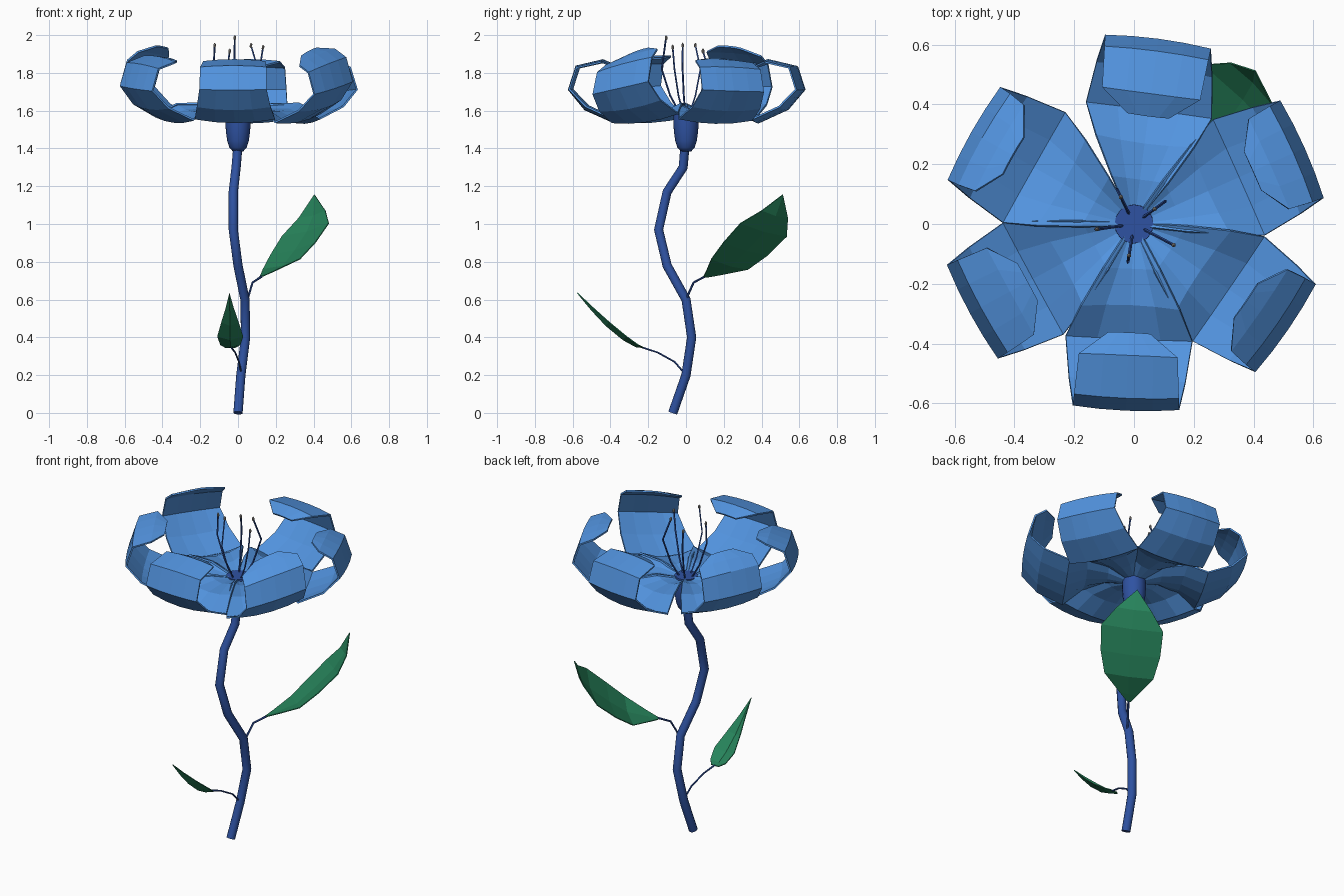
import bpy, bmesh, math
from mathutils import Vector, Matrix

if "Cube" in bpy.data.objects:
    bpy.data.objects.remove(bpy.data.objects["Cube"], do_unlink=True)


def material(name, rgb):
    m = bpy.data.materials.new(name)
    m.use_nodes = True
    m.diffuse_color = (*rgb, 1)
    m.node_tree.nodes["Principled BSDF"].inputs["Base Color"].default_value = (*rgb, 1)
    return m


PETAL = material("petal blue", (0.085, 0.295, 0.74))
STEM = material("stem blue", (0.028, 0.085, 0.36))
LEAF = material("leaf green", (0.02, 0.23, 0.105))
ANTHER = material("anther grey", (0.32, 0.30, 0.28))


def add_mesh(name, bm, mat):
    mesh = bpy.data.meshes.new(name)
    bm.to_mesh(mesh)
    bm.free()
    mesh.materials.append(mat)
    obj = bpy.data.objects.new(name, mesh)
    bpy.context.collection.objects.link(obj)
    return obj


def select_only(obj):
    bpy.ops.object.select_all(action="DESELECT")
    obj.select_set(True)
    bpy.context.view_layer.objects.active = obj


def sheet(name, rows, mat, thickness):
    """Skin a grid of points and give it a little thickness."""
    bm = bmesh.new()
    grid = [[bm.verts.new(p) for p in row] for row in rows]
    for a, b in zip(grid, grid[1:]):
        for i in range(len(a) - 1):
            bm.faces.new((a[i], a[i + 1], b[i + 1], b[i]))
    bmesh.ops.remove_doubles(bm, verts=bm.verts, dist=0.0005)
    bmesh.ops.recalc_face_normals(bm, faces=bm.faces)
    obj = add_mesh(name, bm, mat)
    mod = obj.modifiers.new("thickness", "SOLIDIFY")
    mod.thickness = thickness
    mod.offset = 0


def tube(name, points, radius, sides_level):
    curve = bpy.data.curves.new(name, "CURVE")
    curve.dimensions = "3D"
    curve.bevel_depth = radius
    curve.bevel_resolution = sides_level
    curve.use_fill_caps = True
    spline = curve.splines.new("POLY")
    spline.points.add(len(points) - 1)
    for sp, p in zip(spline.points, points):
        sp.co = (*p, 1)
    curve.materials.append(STEM)
    obj = bpy.data.objects.new(name, curve)
    bpy.context.collection.objects.link(obj)
    select_only(obj)
    bpy.ops.object.convert(target="MESH")
    bpy.ops.object.shade_smooth_by_angle(angle=math.radians(50))


# Stem
tube("stem", [(0, -0.07, 0), (0.015, 0, 0.2), (0.04, 0.03, 0.4), (0.037, 0, 0.6),
              (0, -0.1, 0.78), (-0.025, -0.145, 0.97), (-0.025, -0.1, 1.17),
              (-0.01, -0.015, 1.3), (0, -0.005, 1.42)], 0.025, 4)

# Bulb under the petals, lathed from a profile
bm = bmesh.new()
SIDES = 16
rings = []
for r, z in [(0.028, 1.385), (0.046, 1.405), (0.057, 1.44), (0.064, 1.49), (0.067, 1.54), (0.065, 1.6)]:
    rings.append([bm.verts.new((r * math.cos(math.tau * i / SIDES),
                                r * math.sin(math.tau * i / SIDES), z)) for i in range(SIDES)])
for a, b in zip(rings, rings[1:]):
    for i in range(SIDES):
        j = (i + 1) % SIDES
        bm.faces.new((a[i], a[j], b[j], b[i]))
bm.faces.new(rings[0][::-1])
bm.faces.new(rings[-1])
select_only(add_mesh("bulb", bm, STEM))
bpy.ops.object.shade_smooth_by_angle(angle=math.radians(50))

# Petals: profile rows of radius, height, half width, cupping
PROFILE = [(0.04, 1.58, 0.03, 0.01), (0.15, 1.595, 0.095, 0.035), (0.27, 1.588, 0.165, 0.035),
           (0.385, 1.537, 0.212, 0.02), (0.535, 1.605, 0.195, 0.02), (0.62, 1.71, 0.178, 0.01),
           (0.58, 1.835, 0.175, 0.01), (0.44, 1.868, 0.165, 0.01), (0.365, 1.835, 0.07, 0.005)]


def petal(index, degrees, roll, lift, opening):
    """Opening unrolls the curled end outward and upward."""
    a = math.radians(degrees)
    out = Vector((math.cos(a), math.sin(a), 0))
    side = Vector((-math.sin(a), math.cos(a), 0))
    last = len(PROFILE) - 1
    spine = [Vector((r, z)) for r, z, w, cup in PROFILE]
    spine[-2] += Vector((0.08, 0.01)) * opening
    spine[-1] += Vector((0.1, 0.07)) * opening
    rows = []
    for k, (r, z, w, cup) in enumerate(PROFILE):
        along = (spine[min(k + 1, last)] - spine[max(k - 1, 0)]).normalized()
        grow = k / last
        row = []
        for u in (-1, -0.5, 0, 0.5, 1):
            p = spine[k] + Vector((-along.y, along.x)) * cup * u * u
            height = p.y + (lift + roll * u * w) * grow + 0.004 * (index % 2)
            row.append(out * p.x + side * (w * u) + Vector((0, 0, height)))
        rows.append(row)
    sheet(f"petal_{index}", rows, PETAL, 0.01)


for i, settings in enumerate([(24, -0.05, -0.015, 0.7), (82.5, 0, 0, 0), (150.5, 0.08, 0.03, 1),
                              (208.5, -0.12, 0.01, 0.4), (267.5, 0, -0.005, 0),
                              (325.5, 0.3, 0.015, 0.9)]):
    petal(i + 1, *settings)

# Stamens with anthers: angle, tip radius and tip height
for i, (deg, reach, top) in enumerate([(36, 0.085, 1.945), (116, 0.1, 1.915), (188, 0.125, 1.945),
                                       (261, 0.107, 1.985), (332, 0.15, 1.935)]):
    a = math.radians(deg)
    path = [Vector((r * math.cos(a), r * math.sin(a), z))
            for r, z in [(0.03, 1.58), (0.085, 1.68), (0.13, 1.82), (reach, top)]]
    tube(f"stamen_{i + 1}", path, 0.005, 0)
    bm = bmesh.new()
    bmesh.ops.create_icosphere(bm, subdivisions=1, radius=0.008,
                               matrix=Matrix.Translation(path[-1]) @ Matrix.Diagonal((1, 1, 1.9, 1)))
    add_mesh(f"anther_{i + 1}", bm, ANTHER)


def leaf(name, base, tip, side, sag, fold, stations):
    """Folded leaf blade sagging below the line from base to tip."""
    base, tip = Vector(base), Vector(tip)
    axis = (tip - base).normalized()
    side = Vector(side)
    side = (side - axis * side.dot(axis)).normalized()
    down = axis.cross(side)
    if down.z > 0:
        down.negate()
    rows = []
    for t, w, drop in stations:
        mid = base.lerp(tip, t) + down * sag * drop
        rows.append([mid + side * w * u + down * fold * drop * (1 - abs(u)) for u in (-1, 0, 1)])
    sheet(name, rows, LEAF, 0.005)


# Upper leaf and its stalk
tube("upper_stalk", [(0.05, 0, 0.6), (0.077, 0.04, 0.69), (0.125, 0.1, 0.722)], 0.006, 1)
leaf("upper_leaf", (0.12, 0.1, 0.72), (0.405, 0.512, 1.155), (0.69, -0.69, 0.19), 0.07, 0.015,
     [(0, 0.01, 0), (0.08, 0.05, 0.3), (0.26, 0.14, 0.9), (0.46, 0.17, 1),
      (0.69, 0.177, 1), (0.85, 0.1, 0.75), (1, 0, 0)])

# Lower leaf and its stalk
tube("lower_stalk", [(0.02, 0, 0.2), (0.005, -0.06, 0.27), (-0.015, -0.15, 0.32),
                     (-0.035, -0.23, 0.346)], 0.005, 1)
leaf("lower_leaf", (-0.04, -0.225, 0.346), (-0.045, -0.575, 0.635), (1, 0, 0), 0.012, 0.025,
     [(0, 0.025, 0), (0.07, 0.052, 0.6), (0.24, 0.068, 1), (0.5, 0.045, 1),
      (0.75, 0.02, 0.6), (1, 0, 0)])
